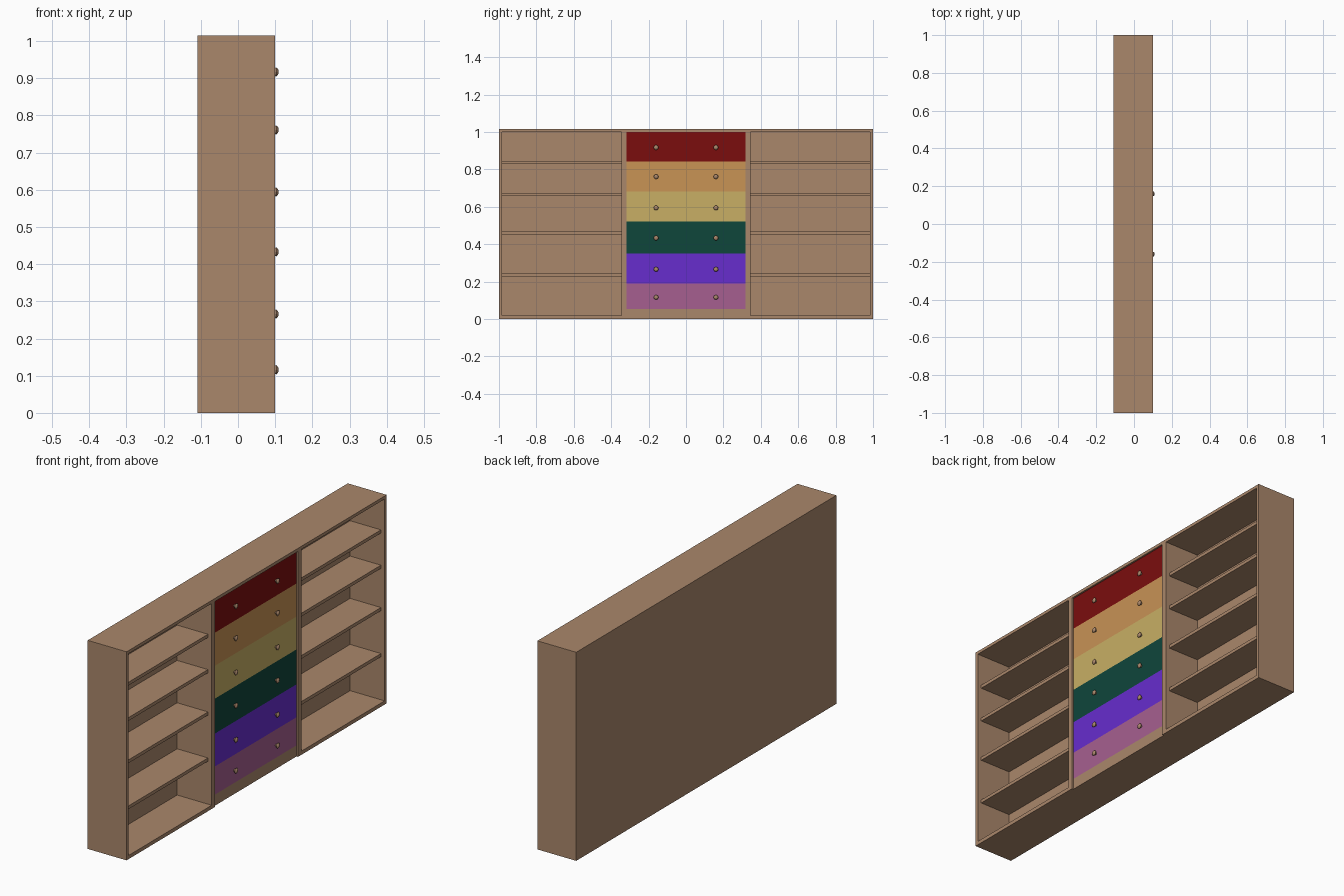
import bpy, bmesh, math
from mathutils import Matrix

if "Cube" in bpy.data.objects:
    bpy.data.objects.remove(bpy.data.objects["Cube"])


def material(name, r, g, b):
    lin = [((c / 255 + 0.055) / 1.055) ** 2.4 if c > 10 else c / 255 / 12.92 for c in (r, g, b)]
    m = bpy.data.materials.new(name)
    m.diffuse_color = (*lin, 1)
    m.use_nodes = True
    m.node_tree.nodes["Principled BSDF"].inputs["Base Color"].default_value = m.diffuse_color
    return m


def finish(name, bm, mat):
    bmesh.ops.recalc_face_normals(bm, faces=bm.faces)
    me = bpy.data.meshes.new(name)
    bm.to_mesh(me)
    bm.free()
    me.materials.append(mat)
    ob = bpy.data.objects.new(name, me)
    bpy.context.collection.objects.link(ob)
    return ob


def box(name, x0, x1, y0, y1, z0, z1, mat):
    bm = bmesh.new()
    bmesh.ops.create_cube(bm, size=1)
    for v in bm.verts:
        v.co.x = x1 if v.co.x > 0 else x0
        v.co.y = y1 if v.co.y > 0 else y0
        v.co.z = z1 if v.co.z > 0 else z0
    return finish(name, bm, mat)


def knob(name, x, y, z, mat):
    # lathed profile (distance from drawer face, radius) spun about the x axis
    profile = [(0, 0.006), (0.006, 0.006), (0.008, 0.0115), (0.011, 0.013), (0.014, 0.010), (0.017, 0.005)]
    n = 10
    bm = bmesh.new()
    rings = [[bm.verts.new((x + d, y + r * math.cos(2 * math.pi * i / n),
                            z + r * math.sin(2 * math.pi * i / n))) for i in range(n)]
             for d, r in profile]
    for a, b in zip(rings, rings[1:]):
        for i in range(n):
            j = (i + 1) % n
            bm.faces.new((a[i], a[j], b[j], b[i]))
    bm.faces.new(rings[0])
    bm.faces.new(rings[-1])
    return finish(name, bm, mat)


wood = material("wood brown", 170, 135, 107)
drawer_mats = [
    material("deep red", 123, 13, 13),
    material("orange", 200, 147, 85),
    material("straw yellow", 200, 175, 101),
    material("dark green", 15, 70, 59),
    material("violet", 103, 45, 206),
    material("mauve pink", 166, 95, 144),
]

BACK, FRONT, INNER = -0.109, 0.10, -0.086
TOP, LID = 1.015, 1.0
DRAWER_X = 0.092

# Carcass: back, top and bottom boards
box("back_panel", BACK, INNER, -1, 1, 0, TOP, wood)
box("top_board", INNER, FRONT, -1, 1, LID, TOP, wood)

# Mirrored sides, dividers, floors and shelves
for label, s in (("left", -1), ("right", 1)):
    def span(a, b):
        return sorted((s * a, s * b))
    box(label + "_side", INNER, FRONT, *span(0.985, 1), 0, LID, wood)
    box(label + "_divider", INNER, FRONT, *span(0.318, 0.345), 0, LID, wood)
    box(label + "_floor", INNER, FRONT, *span(0.345, 0.985), 0, 0.018, wood)
    for i, z in enumerate((0.235, 0.459, 0.665, 0.837)):
        box(f"{label}_shelf_{i + 1}", INNER, 0.08, *span(0.345, 0.985), z - 0.008, z + 0.008, wood)

# Plinth and coloured drawers, set slightly back between the dividers
edges = [1.0, 0.842, 0.681, 0.521, 0.351, 0.191, 0.054]
knob_z = [0.917, 0.761, 0.594, 0.433, 0.266, 0.116]
box("plinth", INNER, DRAWER_X, -0.318, 0.318, 0, edges[-1], wood)
for i, mat in enumerate(drawer_mats):
    box(f"drawer_{i + 1}", INNER, DRAWER_X, -0.318, 0.318, edges[i + 1], edges[i], mat)
    for label, y in (("left", -0.16), ("right", 0.16)):
        knob(f"{label}_knob_{i + 1}", DRAWER_X, y, knob_z[i], wood)
